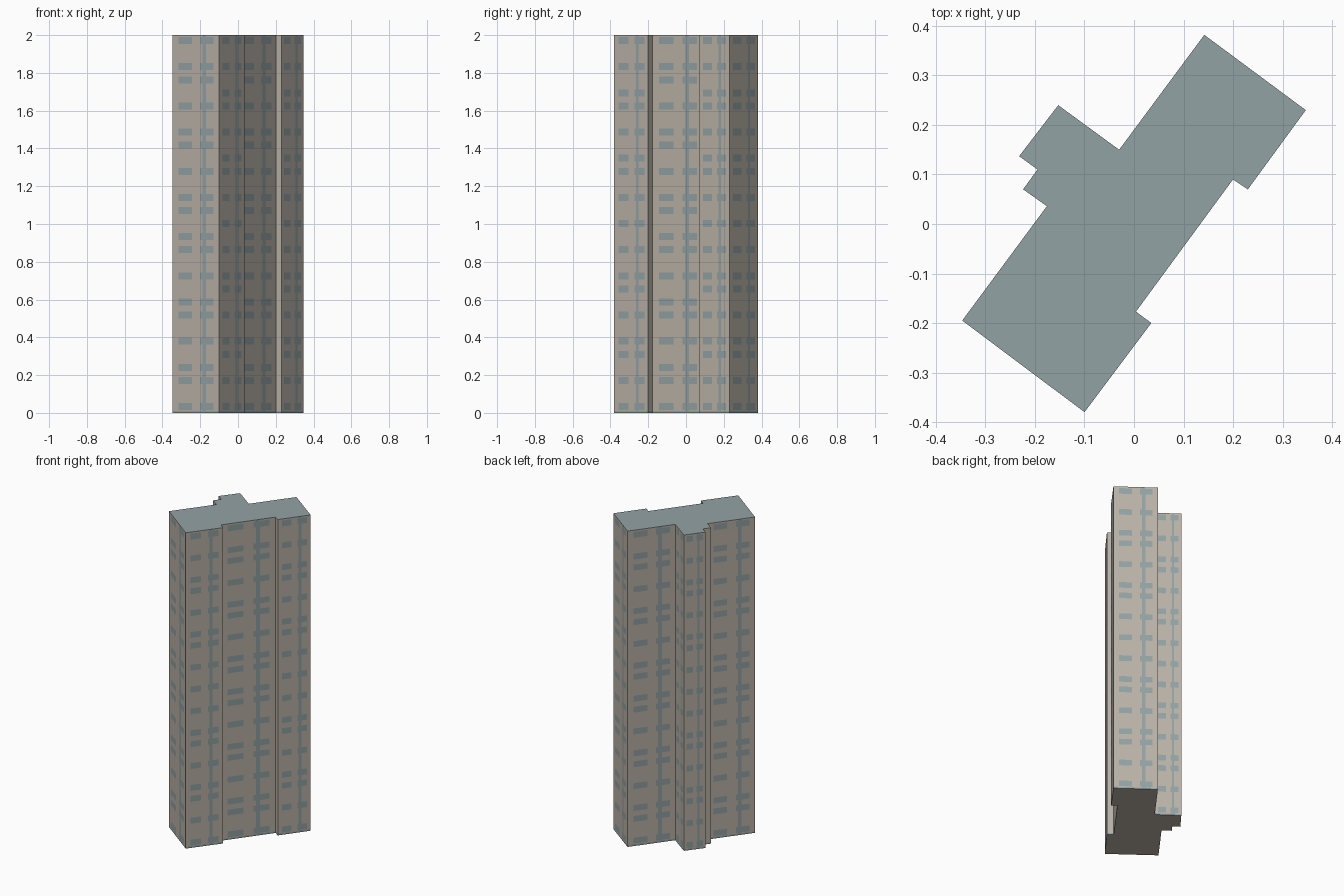
import bpy
import bmesh
from mathutils import Vector

cube = bpy.data.objects.get("Cube")
if cube:
    bpy.data.objects.remove(cube, do_unlink=True)


def make_material(name, rgb):
    mat = bpy.data.materials.new(name)
    mat.use_nodes = True
    mat.diffuse_color = (*rgb, 1)
    mat.node_tree.nodes["Principled BSDF"].inputs["Base Color"].default_value = (*rgb, 1)
    return mat


WALL, BLUE = 0, 1
materials = [make_material("beige_wall", (0.49, 0.445, 0.385)),
             make_material("grey_blue_glass", (0.29, 0.36, 0.37))]

# Tower footprint, counter-clockwise
footprint = [Vector(p) for p in [
    (-.347, -.195), (-.10, -.38), (.035, -.20), (.004, -.177), (.20, .09),
    (.23, .07), (.347, .23), (.142, .382), (-.03, .15), (-.153, .24),
    (-.232, .137), (-.195, .11), (-.224, .07), (-.176, .036)]]

HEIGHT, PLINTH = 2.0, 0.01
ROWS, TOP_ROW, STEP, HALF = 29, 1.971, 0.0692, 0.0185

# Window columns across each main wall; short return walls stay plain
CUTS = [0, .125, .415, .595, .64, .72, .885]
KINDS = ["wall", "window", "wall", "window", "stripe", "window", "wall"]

# Floors that have windows, repeating down the wall
PATTERNS = {"wide": (13, {0, 2, 3, 5, 7, 8, 10, 12}),
            "narrow": (14, {0, 2, 4, 5, 7, 9, 10, 12})}

# Ring of wall points, each with the kind of column that starts there
ring = []
for i, start in enumerate(footprint):
    end = footprint[(i + 1) % len(footprint)]
    length = (end - start).length
    if length < 0.1:
        ring.append((start, "wall", "narrow"))
        continue
    pattern = "wide" if length > 0.27 else "narrow"
    for u, kind in zip(CUTS, KINDS):
        ring.append((start.lerp(end, u), kind, pattern))

# Levels from the ground up, with the window row between each pair (or None)
levels, bands = [0, PLINTH], ["plinth"]
for row in reversed(range(ROWS)):
    centre = TOP_ROW - row * STEP
    levels += [centre - HALF, centre + HALF]
    bands += [None, row]
levels.append(HEIGHT)
bands.append(None)


def colour(kind, pattern, band):
    if kind == "stripe" or band == "plinth":
        return BLUE
    if kind == "window" and band is not None:
        period, rows = PATTERNS[pattern]
        return BLUE if band % period in rows else WALL
    return WALL


# Walls with windows as cut faces
bm = bmesh.new()
rings = [[bm.verts.new((p.x, p.y, z)) for p, _, _ in ring] for z in levels]
count = len(ring)
for lower, upper, band in zip(rings, rings[1:], bands):
    for i, (_, kind, pattern) in enumerate(ring):
        j = (i + 1) % count
        face = bm.faces.new((lower[i], lower[j], upper[j], upper[i]))
        face.material_index = colour(kind, pattern, band)

# Flat roof and underside
bm.faces.new(rings[-1]).material_index = BLUE
bm.faces.new(list(reversed(rings[0]))).material_index = WALL

mesh = bpy.data.meshes.new("tower_block")
bm.to_mesh(mesh)
bm.free()
for mat in materials:
    mesh.materials.append(mat)
tower = bpy.data.objects.new("tower_block", mesh)
bpy.context.collection.objects.link(tower)
